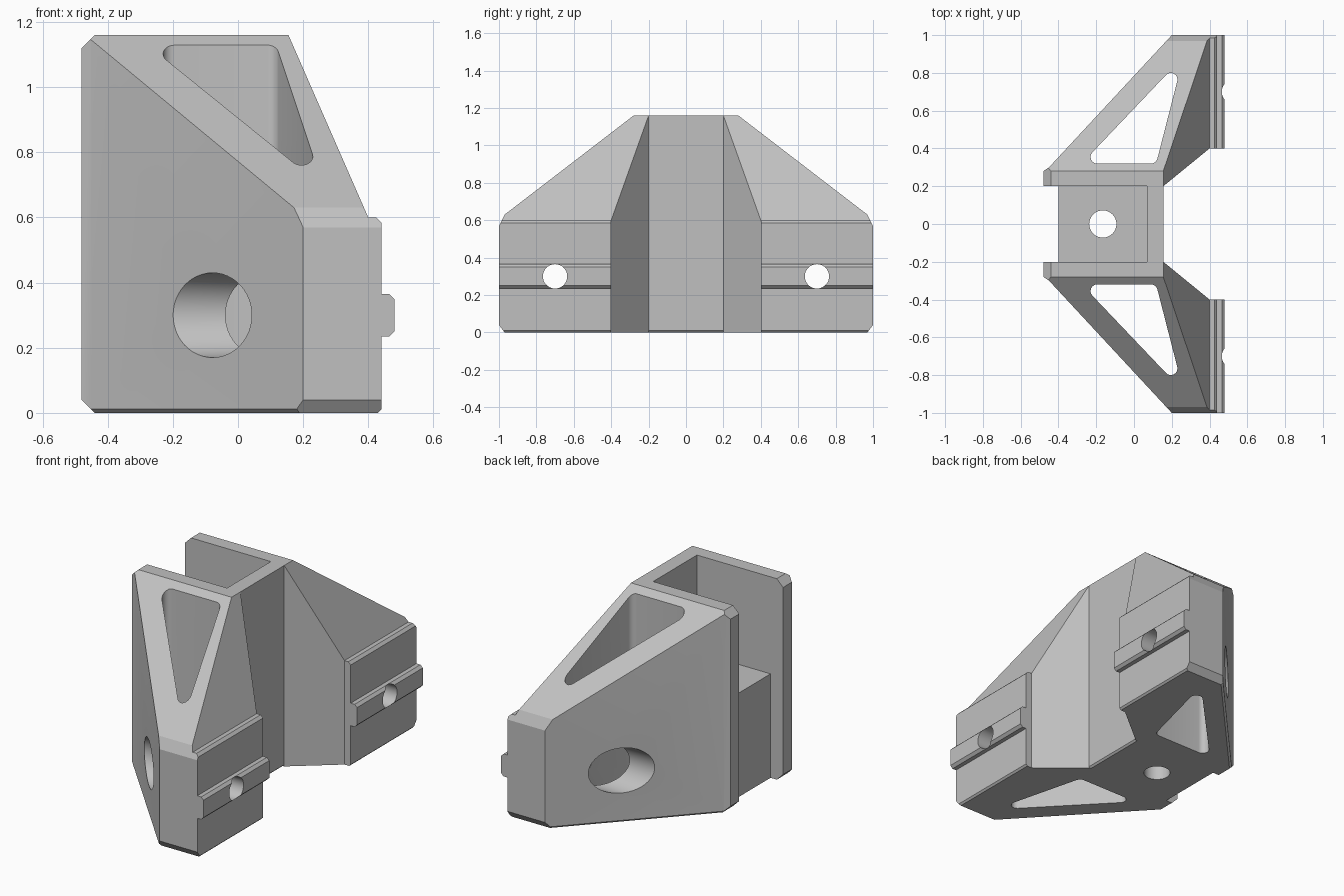
import bpy, bmesh
from math import cos, sin, pi, radians
from mathutils import Vector, Matrix

if "Cube" in bpy.data.objects:
    bpy.data.objects.remove(bpy.data.objects["Cube"], do_unlink=True)

grey = bpy.data.materials.new("plain grey")
grey.use_nodes = True
colour = (0.53, 0.53, 0.53, 1)
grey.diffuse_color = colour
grey.node_tree.nodes["Principled BSDF"].inputs["Base Color"].default_value = colour


def make_object(name, bm):
    bmesh.ops.recalc_face_normals(bm, faces=bm.faces)
    mesh = bpy.data.meshes.new(name)
    bm.to_mesh(mesh)
    bm.free()
    mesh.materials.append(grey)
    ob = bpy.data.objects.new(name, mesh)
    bpy.context.collection.objects.link(ob)
    return ob


def prism(name, points, axis, low, high, cuts=()):
    """Extrude a profile along y or z, then slice off everything beyond each cut plane."""
    bm = bmesh.new()
    place = (lambda a, b: (a, b, low)) if axis == "z" else (lambda a, b: (a, low, b))
    face = bm.faces.new([bm.verts.new(place(a, b)) for a, b in points])
    moved = bmesh.ops.extrude_face_region(bm, geom=[face])["geom"]
    step = Vector((0, 0, high - low)) if axis == "z" else Vector((0, high - low, 0))
    bmesh.ops.translate(bm, vec=step, verts=[v for v in moved if isinstance(v, bmesh.types.BMVert)])
    for point, normal in cuts:
        bmesh.ops.bisect_plane(bm, geom=bm.verts[:] + bm.edges[:] + bm.faces[:], dist=1e-5,
                               plane_co=point, plane_no=normal, clear_outer=True)
        bmesh.ops.holes_fill(bm, edges=[e for e in bm.edges if e.is_boundary], sides=0)
    return make_object(name, bm)


def cylinder(name, radius, length, matrix):
    bm = bmesh.new()
    bmesh.ops.create_cone(bm, cap_ends=True, segments=48, radius1=radius, radius2=radius,
                          depth=length, matrix=matrix)
    return make_object(name, bm)


def combine(target, other, operation):
    mod = target.modifiers.new(operation, "BOOLEAN")
    mod.operation, mod.solver, mod.object = operation, "EXACT", other
    bpy.context.view_layer.update()
    result = bpy.data.meshes.new_from_object(
        target.evaluated_get(bpy.context.evaluated_depsgraph_get()))
    target.modifiers.clear()
    target.data = result
    bpy.data.objects.remove(other, do_unlink=True)


# Sloping top and chamfers shared by the wing and its mounting pad
end_cuts = [((0, 0.97, 0.63), (0, 0.06, 0.03)), ((0, 0.97, 0), (0, 0.04, -0.03))]
wing_cuts = [
    ((0, 0.28, 1.16), (0, 0.53, 0.69)),
    ((0.155, 0, 1.16), (0.56, 0, 0.245)),
    ((-0.48, 0, 1.12), (-1, 0, 1)),
    ((-0.48, 0, 0.04), (-1, 0, -1)),
    ((-0.45, 0.30, 0.012), (-0.7, 0.65, -0.95)),
] + end_cuts

# Wing: side wall of the channel plus the angled arm
plan = [(-0.48, 0.2), (0.155, 0.2), (0.4, 0.4), (0.4, 1), (0.2, 1), (-0.45, 0.3), (-0.48, 0.28)]
body = prism("bracket_body", plan, "z", 0, 1.16, wing_cuts)

# Mounting pad and its locating rail
pad = [(0.38, 0), (0.43, 0), (0.44, 0.01), (0.44, 0.585), (0.425, 0.6), (0.38, 0.6)]
combine(body, prism("pad", pad, "y", 0.4, 1, end_cuts), "UNION")
rail = [(0.42, 0.235), (0.465, 0.235), (0.48, 0.25), (0.48, 0.35), (0.465, 0.365), (0.42, 0.365)]
combine(body, prism("rail", rail, "y", 0.4, 1), "UNION")

# Rounded triangular pocket through the arm
pocket = []
corners = [((-0.195, 0.355), 135, 270), ((0.09, 0.355), 270, 346), ((0.195, 0.765), -14, 135)]
for (cx, cy), start, end in corners:
    for i in range(9):
        a = radians(start + (end - start) * i / 8)
        pocket.append((cx + 0.035 * cos(a), cy + 0.035 * sin(a)))
combine(body, prism("pocket", pocket, "z", -0.2, 1.4), "DIFFERENCE")

# Bolt hole and wide counterbore along x
turn = Matrix.Rotation(pi / 2, 4, "Y")
for name, radius, x0, x1 in (("bore", 0.13, -0.6, 0.22), ("bolt_hole", 0.065, -0.6, 0.6)):
    where = Matrix.Translation(((x0 + x1) / 2, 0.7, 0.3)) @ turn
    combine(body, cylinder(name, radius, x1 - x0, where), "DIFFERENCE")

# Mirrored wing
bm = bmesh.new()
bm.from_mesh(body.data)
bmesh.ops.scale(bm, vec=(1, -1, 1), verts=bm.verts)
other_wing = make_object("other_wing", bm)

# Channel floor and upright plate between the wings, with a vertical hole
profile = [(-0.4, 0), (0.145, 0), (0.155, 0.01), (0.155, 1.16), (0.07, 1.16), (0.07, 0.6), (-0.4, 0.6)]
channel = prism("channel", profile, "y", -0.21, 0.21)
combine(channel, cylinder("floor_hole", 0.072, 2, Matrix.Translation((-0.165, 0, 0))), "DIFFERENCE")
combine(body, channel, "UNION")
combine(body, other_wing, "UNION")

bpy.ops.object.select_all(action="DESELECT")
body.select_set(True)
bpy.context.view_layer.objects.active = body
bpy.ops.object.shade_smooth_by_angle(angle=radians(25))
